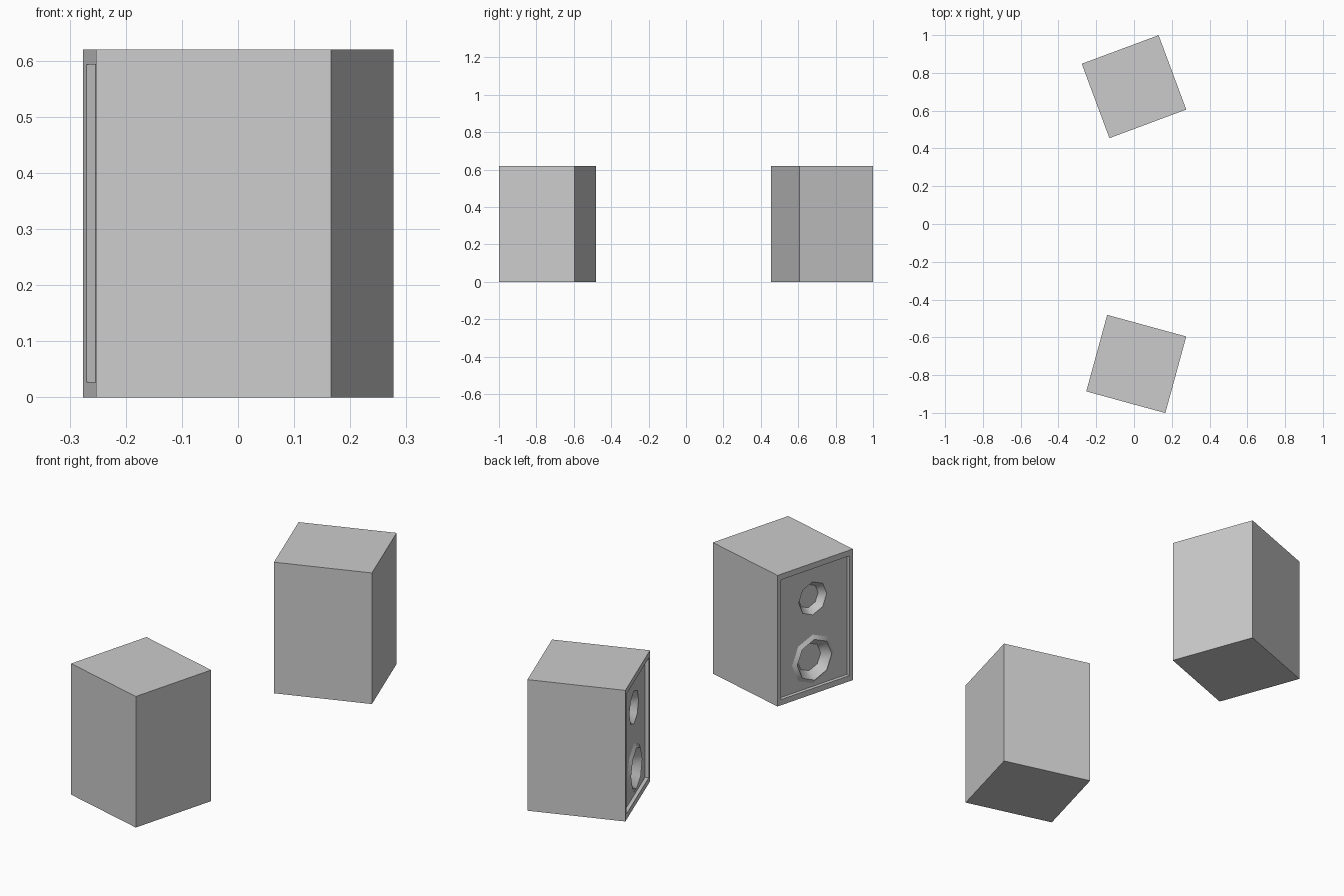
import bpy, bmesh, math

if "Cube" in bpy.data.objects:
    bpy.data.objects.remove(bpy.data.objects["Cube"])

DX, DY, H = 0.434, 0.42, 0.62      # cabinet depth, width, height
RECESS = 0.0165                    # how far the baffle sits back
IN_Y, IN_Z = 0.02, 0.027           # frame widths
XF = -DX / 2                       # front plane (local -x)


def ring(bm, pts):
    return [bm.verts.new(p) for p in pts]


def rect(x, iy=0.0, iz=0.0):
    y = DY / 2 - iy
    return [(x, -y, iz), (x, y, iz), (x, y, H - iz), (x, -y, H - iz)]


def octagon(x, z, r):
    return [(x, r * math.cos(i * math.pi / 4), z + r * math.sin(i * math.pi / 4))
            for i in range(8)]


def bridge(bm, a, b, smooth=False):
    n = len(a)
    for i in range(n):
        f = bm.faces.new((a[i], a[(i + 1) % n], b[(i + 1) % n], b[i]))
        f.smooth = smooth


def loop_edges(bm, vs):
    return [bm.edges.get((vs[i], vs[(i + 1) % len(vs)]))
            for i in range(len(vs))]


def driver(bm, z, steps):
    """Loft octagons given as (radius, depth behind the baffle) and cap the last."""
    rings = [ring(bm, octagon(XF + RECESS + d, z, r)) for r, d in steps]
    for a, b in zip(rings, rings[1:]):
        bridge(bm, a, b, True)
    bm.faces.new(rings[-1])
    return rings[0]


def speaker(name, loc, angle):
    bm = bmesh.new()
    # cabinet, front frame and recess walls
    back = ring(bm, rect(-XF))
    front = ring(bm, rect(XF))
    lip = ring(bm, rect(XF, IN_Y, IN_Z))
    floor = ring(bm, rect(XF + RECESS, IN_Y, IN_Z))
    bm.faces.new(back)
    for a, b in ((back, front), (front, lip), (lip, floor)):
        bridge(bm, a, b)
    # tweeter and woofer
    tweeter = driver(bm, 0.443, [(0.078, 0), (0.055, 0.03)])
    woofer = driver(bm, 0.157, [(0.115, 0), (0.096, -0.012), (0.065, 0.025)])
    # baffle around the two drivers
    edges = sum((loop_edges(bm, v) for v in (floor, tweeter, woofer)), [])
    bmesh.ops.triangle_fill(bm, use_beauty=True, use_dissolve=False,
                            edges=edges, normal=(-1, 0, 0))
    bmesh.ops.recalc_face_normals(bm, faces=bm.faces[:])
    for e in bm.edges:
        if len(e.link_faces) == 2 and e.calc_face_angle(0) > math.radians(46):
            e.smooth = False
    for loop in (tweeter, woofer):
        for e in loop_edges(bm, loop):
            e.smooth = False
    mesh = bpy.data.meshes.new(name)
    bm.to_mesh(mesh)
    bm.free()
    ob = bpy.data.objects.new(name, mesh)
    ob.location = loc
    ob.rotation_euler.z = math.radians(angle)
    bpy.context.collection.objects.link(ob)


# pair of speakers toed in toward the listener
speaker("left_speaker", (0.0, 0.727, 0), 20.4)
speaker("right_speaker", (0.012, -0.741, 0), -15.3)
